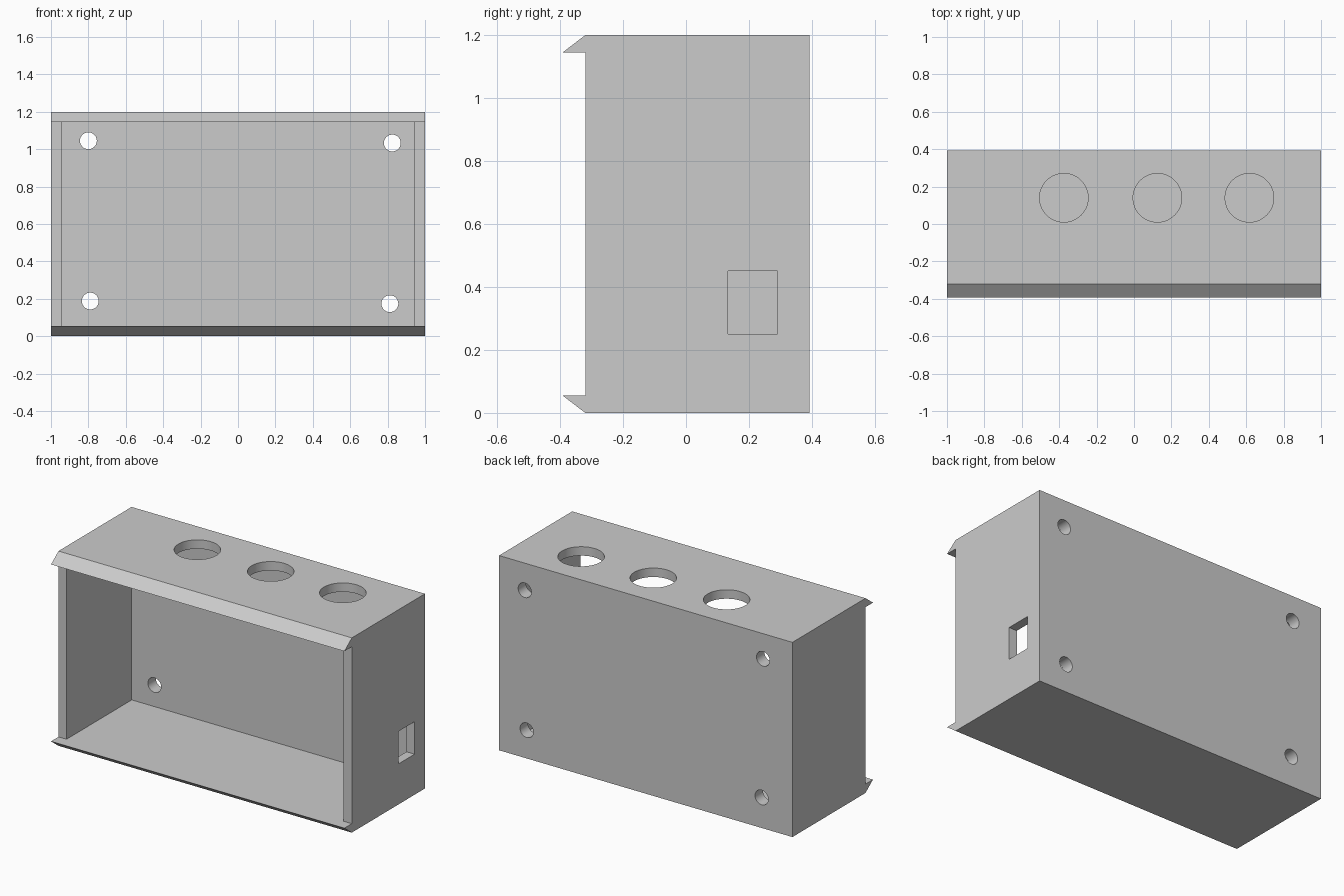
import bpy, bmesh, math
from mathutils import Matrix, Vector

if "Cube" in bpy.data.objects:
    bpy.data.objects.remove(bpy.data.objects["Cube"])

W, B, T, WALL, BACK = 1.0, 0.392, 1.2, 0.055, 0.315
LIP = -0.32


def prism(name, profile, x0, x1):
    """Extrude a (y, z) profile along x."""
    bm = bmesh.new()
    face = bm.faces.new([bm.verts.new((x0, y, z)) for y, z in profile])
    ext = bmesh.ops.extrude_face_region(bm, geom=[face])
    for v in ext["geom"]:
        if isinstance(v, bmesh.types.BMVert):
            v.co.x = x1
    bmesh.ops.recalc_face_normals(bm, faces=bm.faces)
    return finish(name, bm)


def drill(name, centre, radius, depth, axis):
    bm = bmesh.new()
    rot = Vector((0, 0, 1)).rotation_difference(Vector(axis)).to_matrix().to_4x4()
    bmesh.ops.create_cone(bm, cap_ends=True, segments=48, radius1=radius, radius2=radius,
                          depth=depth, matrix=Matrix.Translation(centre) @ rot)
    return finish(name, bm)


def finish(name, bm):
    mesh = bpy.data.meshes.new(name)
    bm.to_mesh(mesh)
    bm.free()
    ob = bpy.data.objects.new(name, mesh)
    bpy.context.collection.objects.link(ob)
    return ob


def rect(y0, y1, z0, z1):
    return [(y0, z0), (y1, z0), (y1, z1), (y0, z1)]


# Solid block with pointed lips along the top and bottom front edges
box = prism("enclosure_box", [
    (LIP, 0), (B, 0), (B, T), (LIP, T), (-B, T - WALL),
    (LIP, T - WALL), (LIP, WALL), (-B, WALL)], -W, W)

# Open-front cavity and rectangular port in the right wall
cutters = [
    prism("cavity_cutter", rect(-0.5, BACK, WALL, T - WALL), -W + WALL, W - WALL),
    prism("port_cutter", rect(0.133, 0.291, 0.25, 0.45), 0.8, 1.2),
]
# Three round openings in the top
for x in (-0.375, 0.125, 0.617):
    cutters.append(drill("top_hole_cutter", (x, 0.14, T), 0.13, 0.3, (0, 0, 1)))
# Four mounting holes in the back
for x, z in ((-0.8, 1.045), (0.825, 1.033), (-0.79, 0.188), (0.812, 0.174)):
    cutters.append(drill("mount_hole_cutter", (x, 0.36, z), 0.045, 0.24, (0, 1, 0)))

bpy.context.view_layer.objects.active = box
box.select_set(True)
for c in cutters:
    c.hide_render = True
    mod = box.modifiers.new("cut", "BOOLEAN")
    mod.operation = "DIFFERENCE"
    mod.solver = "EXACT"
    mod.object = c
    bpy.ops.object.modifier_apply(modifier=mod.name)
for c in cutters:
    bpy.data.objects.remove(c)

# Smooth hole walls, crisp box edges
bpy.ops.object.shade_smooth_by_angle(angle=math.radians(30))
